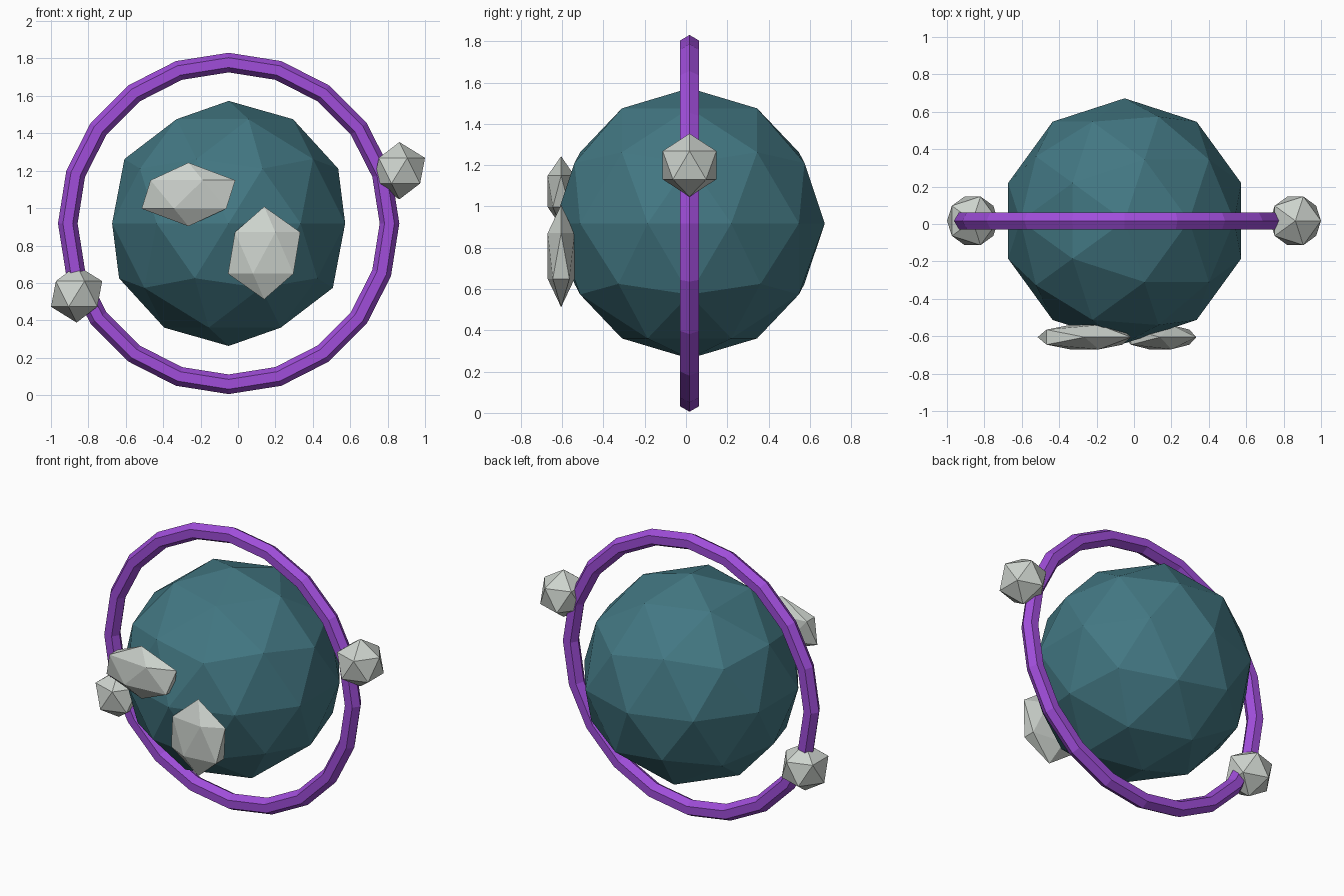
import bpy
import math

cube = bpy.data.objects.get("Cube")
if cube:
    bpy.data.objects.remove(cube, do_unlink=True)


def make_material(name, rgb):
    mat = bpy.data.materials.new(name)
    mat.use_nodes = True
    color = (*rgb, 1.0)
    mat.diffuse_color = color
    shader = next(n for n in mat.node_tree.nodes if n.type == "BSDF_PRINCIPLED")
    shader.inputs["Base Color"].default_value = color
    return mat


teal = make_material("teal", (0.055, 0.185, 0.225))
purple = make_material("purple", (0.35, 0.075, 0.70))
pale_grey = make_material("pale grey", (0.61, 0.65, 0.61))


def finish(name, mat):
    obj = bpy.context.object
    obj.name = name
    obj.data.materials.append(mat)
    bpy.ops.object.shade_flat()
    return obj


def faceted_ball(name, mat, location, size, subdivisions=1):
    bpy.ops.mesh.primitive_ico_sphere_add(
        subdivisions=subdivisions, radius=1, location=location)
    obj = finish(name, mat)
    obj.scale = size
    return obj


# Planet body and the upright ring around it share a centre
CENTRE = (-0.05, 0.017, 0.918)
faceted_ball("planet", teal, CENTRE, (0.655,) * 3, subdivisions=2)

bpy.ops.mesh.primitive_torus_add(
    major_segments=20, minor_segments=6, major_radius=0.86,
    minor_radius=0.0525, location=CENTRE, rotation=(math.pi / 2, 0, 0))
finish("ring", purple)

# Small moons sitting on the ring
MOON = 0.153
faceted_ball("left_moon", pale_grey, (0.863, 0.017, 1.2), (MOON,) * 3)
faceted_ball("right_moon", pale_grey, (-0.863, 0.017, 0.541), (MOON,) * 3)

# Flattened rock patches on the front of the planet
faceted_ball("upper_patch", pale_grey, (-0.265, -0.605, 1.073), (0.28, MOON / 2, 0.17))
faceted_ball("lower_patch", pale_grey, (0.14, -0.605, 0.76), (0.216, MOON / 2, 0.248))
